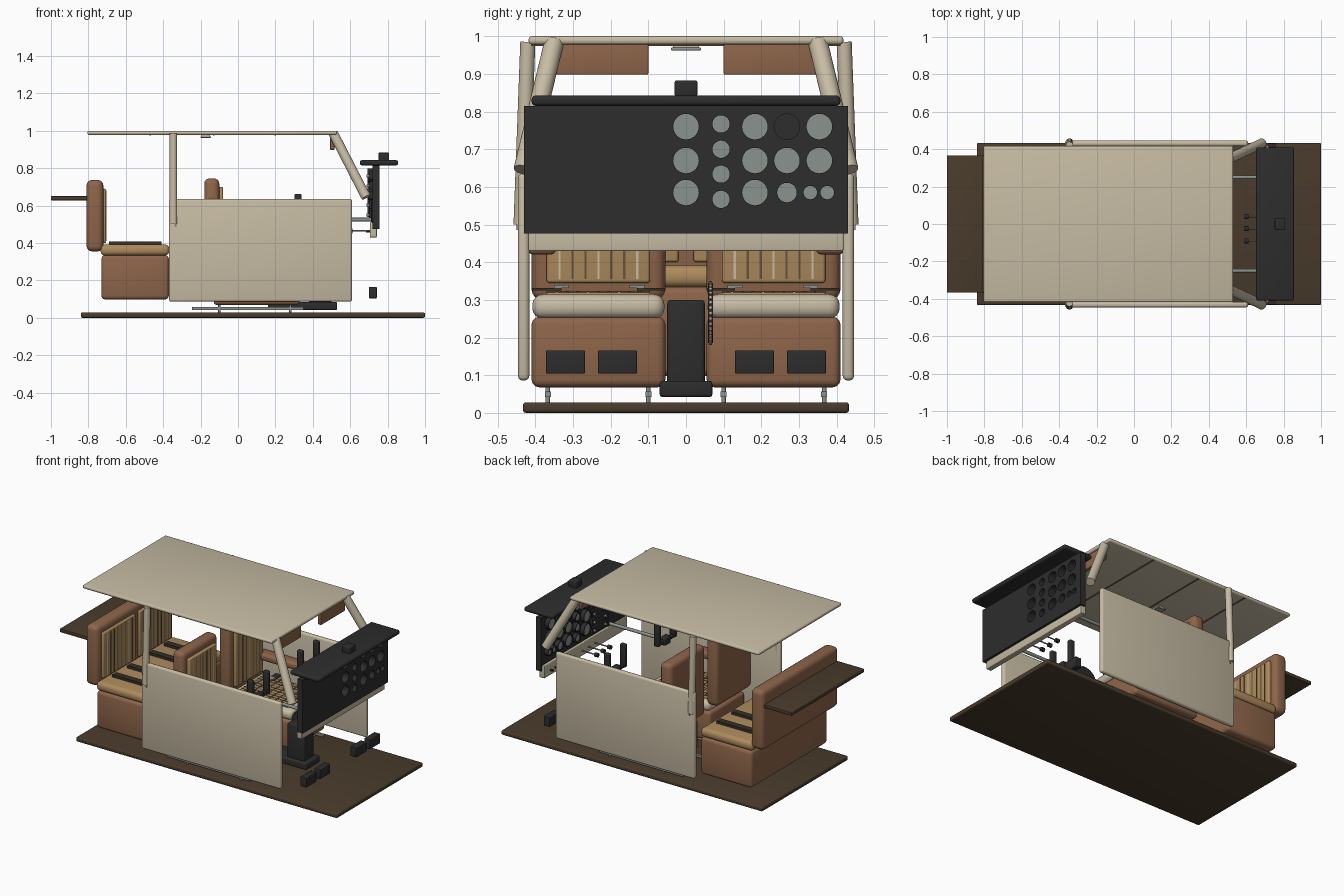
import bpy, bmesh, math
from mathutils import Vector, Matrix

if "Cube" in bpy.data.objects:
    bpy.data.objects.remove(bpy.data.objects["Cube"])


def material(name, r, g, b):
    m = bpy.data.materials.new(name)
    m.use_nodes = True
    m.diffuse_color = (r, g, b, 1)
    m.node_tree.nodes["Principled BSDF"].inputs["Base Color"].default_value = (r, g, b, 1)
    return m


CREAM = material("cream paint", .57, .50, .37)
BROWN = material("brown leather", .27, .13, .068)
TAN = material("tan fabric", .42, .26, .11)
CARPET = material("dark brown carpet", .066, .044, .024)
BLACK = material("black plastic", .026, .026, .027)
GREY = material("grey metal", .26, .29, .27)
STRIPE = material("stripe brown", .13, .085, .045)
BELT = material("belt webbing", .035, .03, .022)


def finish(bm, name, mat):
    bmesh.ops.recalc_face_normals(bm, faces=bm.faces)
    me = bpy.data.meshes.new(name)
    bm.to_mesh(me)
    bm.free()
    me.materials.append(mat)
    me.shade_smooth()
    me.set_sharp_from_angle(angle=math.radians(35))
    ob = bpy.data.objects.new(name, me)
    bpy.context.collection.objects.link(ob)
    return ob


def box(name, mat, x, y, z, bevel=0.0, seg=3):
    """Box from (min, max) ranges, optionally rounded."""
    bm = bmesh.new()
    bmesh.ops.create_cube(bm, size=1)
    for v in bm.verts:
        for i, (lo, hi) in enumerate((x, y, z)):
            v.co[i] = (lo + hi) / 2 + v.co[i] * (hi - lo)
    if bevel:
        bmesh.ops.bevel(bm, geom=bm.edges[:], offset=bevel, segments=seg,
                        profile=.5, affect='EDGES')
    return finish(bm, name, mat)


def add_rod(bm, a, b, r, sides=24):
    a, b = Vector(a), Vector(b)
    rot = (b - a).to_track_quat('Z', 'Y').to_matrix().to_4x4()
    bmesh.ops.create_cone(bm, cap_ends=True, segments=sides, radius1=r, radius2=r,
                          depth=(b - a).length,
                          matrix=Matrix.Translation((a + b) / 2) @ rot)


def rod(name, mat, a, b, r, sides=24):
    bm = bmesh.new()
    add_rod(bm, a, b, r, sides)
    return finish(bm, name, mat)


def ring(name, mat, x, y, z, r, depth, wall):
    """Open tube along x, spun from a rectangular section."""
    bm = bmesh.new()
    pts = [(x, r), (x + depth, r), (x + depth, r + wall), (x, r + wall)]
    vs = [bm.verts.new((px, y, z + pr)) for px, pr in pts]
    es = [bm.edges.new((vs[i], vs[i - 1])) for i in range(4)]
    bmesh.ops.spin(bm, geom=vs + es, cent=(0, y, z), axis=(1, 0, 0),
                   angle=math.tau, steps=28)
    bmesh.ops.remove_doubles(bm, verts=bm.verts, dist=1e-5)
    return finish(bm, name, mat)


def span(s, a, b):
    return tuple(sorted((s * a, s * b)))


def stripes(name, x, y, z, count, face):
    """Thin alternating seams along a seat surface."""
    step = (y[1] - y[0]) / (count + 1)
    for i in range(1, count + 1):
        c = y[0] + i * step
        mat = CREAM if i % 3 == 1 else STRIPE
        w = .003
        if face == 'back':
            box(f"{name}_{i}", mat, (x, x + .004), (c - w, c + w), z)
        else:
            box(f"{name}_{i}", mat, x, (c - w, c + w), (z, z + .004))


# Floor, roof and parcel shelf
box("floor", CARPET, (-.84, 1), (-.433, .433), (0, .028), .008)
box("roof", CREAM, (-.805, .53), (-.418, .418), (.978, 1), .009)
box("parcel_shelf", CARPET, (-1, -.8), (-.367, .367), (.628, .65), .004)
for i, x in enumerate((-.47, -.13, .2)):
    box(f"headliner_seam_{i}", STRIPE, (x - .004, x + .004), (-.41, .41), (.974, .979))
box("dome_light", GREY, (-.2, -.145), (-.04, .04), (.962, .97), .003)
box("dome_light_base", CREAM, (-.195, -.15), (-.035, .035), (.969, .98))

# Side walls, pillars, visors and wall fittings
for s, side in ((1, "left"), (-1, "right")):
    box(f"{side}_side_wall", CREAM, (-.37, .61), span(s, .416, .446), (.086, .636), .012)
    rod(f"{side}_centre_pillar", CREAM, (-.345, s * .42, .985), (-.345, s * .438, .5), .02)
    rod(f"{side}_windscreen_pillar", CREAM, (.51, s * .35, .985), (.685, s * .432, .645), .026)
    box(f"{side}_sun_visor", BROWN, (.492, .515), span(s, .1, .345), (.898, .982), .004)
    box(f"{side}_armrest", BROWN, (-.12, .2), span(s, .345, .42), (.42, .465), .015)
    box(f"{side}_door_handle", GREY, (-.34, -.33), span(s, .44, .45), (.485, .515))

# Front seats
for s, side in ((1, "left"), (-1, "right")):
    n = f"{side}_front_seat"
    y, inner = span(s, .055, .41), span(s, .095, .37)
    box(n + "_base", BROWN, (-.13, .33), y, (.068, .255), .02)
    box(n + "_cushion", CREAM, (-.12, .335), span(s, .057, .408), (.25, .315), .028, 4)
    box(n + "_cushion_panel", TAN, (-.08, .29), inner, (.31, .32), .003)
    stripes(n + "_cushion_seam", (-.08, .29), inner, .318, 9, 'top')
    for i in range(8):
        x = -.05 + i * .044
        box(f"{n}_weave_{i}", STRIPE, (x, x + .005), inner, (.318, .323))
    box(n + "_back", BROWN, (-.18, -.1), y, (.3, .745), .028, 4)
    box(n + "_back_panel", TAN, (-.105, -.08), inner, (.345, .7), .008)
    stripes(n + "_back_seam", -.083, inner, (.355, .69), 7, 'back')
    for i, c in enumerate((.1, .367)):
        box(f"{n}_rail_{i}", GREY, (-.245, .35), span(s, c - .008, c + .008), (.042, .057))
        for x in (-.1, .28):
            rod(f"{n}_rail_foot_{i}", GREY, (x, s * c, .025), (x, s * c, .075), .006, 12)
    # lap belt halves with buckles
    for i, (a, b) in enumerate(((.055, .13), (.33, .41))):
        box(f"{n}_belt_{i}", BELT, (-.02, .02), span(s, a, b), (.325, .332))
        box(f"{n}_buckle_{i}", GREY, (-.022, .022), span(s, (a, b)[1 - i] - .02, (a, b)[1 - i] + .02),
            (.331, .34))

# Rear bench
box("rear_bench_base", BROWN, (-.73, -.37), (-.385, .385), (.098, .335), .02)
box("rear_bench_cushion", TAN, (-.735, -.367), (-.385, .385), (.333, .392), .024, 4)
box("rear_bench_back", BROWN, (-.81, -.72), (-.385, .385), (.355, .737), .03, 4)
for s, side in ((1, "left"), (-1, "right")):
    y = span(s, .02, .345)
    box(f"{side}_rear_back_panel", TAN, (-.73, -.705), y, (.4, .69), .008)
    stripes(f"{side}_rear_back_seam", -.707, y, (.41, .68), 8, 'back')
    for i, c in enumerate((.11, .26)):
        box(f"{side}_rear_belt_{i}", BELT, (-.69, -.41), span(s, c - .02, c + .02), (.39, .408))

# Instrument panel with gauge openings
R, M = .034, .023
gauges = [(y, z, R) for y in (0, .183, .268, .354) for z in (.76, .67, .585)
          if not (y > .2 and z < .6)]
gauges += [(.093, z, M) for z in (.767, .7, .634, .567)]
gauges += [(.268, .585, .026), (.33, .585, .018), (.375, .585, .018)]
panel = box("instrument_panel", BLACK, (.72, .757), (-.43, .43), (.476, .815))
bm = bmesh.new()
for y, z, r in gauges:
    add_rod(bm, (.68, y, z), (.8, y, z), r, 28)
cutter = finish(bm, "gauge_cutter", BLACK)
cutter.hide_render = True
mod = panel.modifiers.new("gauge_holes", 'BOOLEAN')
mod.object = cutter
mod.solver = 'EXACT'
graph = bpy.context.evaluated_depsgraph_get()
cut_mesh = bpy.data.meshes.new_from_object(panel.evaluated_get(graph))
panel.modifiers.clear()
panel.data = cut_mesh
bpy.data.objects.remove(cutter)
for i, (y, z, r) in enumerate(gauges):
    dark = abs(y - .268) < .01 and z > .7
    ring(f"gauge_bezel_{i}", BLACK, .693, y, z, r, .028, .005)
    rod(f"gauge_face_{i}", BLACK if dark else GREY, (.7, y, z), (.712, y, z), r + .002, 28)

# Radio stack and glove box on the cabin side of the panel
for i in range(5):
    z = .53 + i * .052
    box(f"radio_{i}", BLACK, (.7, .722), (-.2, -.06), (z, z + .044), .003)
    for y in (-.185, -.075):
        rod(f"radio_knob_{i}", GREY, (.688, y, z + .02), (.702, y, z + .02), .008, 12)
box("glove_box_door", BLACK, (.712, .722), (-.41, -.23), (.51, .62), .003)

# Lower trim, glareshield and compass
box("lower_panel_trim", CREAM, (.705, .742), (-.418, .418), (.43, .51), .004)
box("glareshield", BLACK, (.652, .856), (-.41, .41), (.815, .843), .011)
box("compass", BLACK, (.752, .808), (-.03, .03), (.84, .883), .005)

# Control yokes
for s, side in ((1, "left"), (-1, "right")):
    y = s * .25
    rod(f"{side}_yoke_shaft", GREY, (.32, y, .525), (.722, y, .525), .01)
    box(f"{side}_yoke_hub", BLACK, (.3, .34), (y - .03, y + .03), (.5, .55), .008)
    box(f"{side}_yoke_bar", BLACK, (.308, .332), (y - .085, y + .085), (.513, .537), .008)
    for t in (-1, 1):
        c = y + t * .08
        box(f"{side}_yoke_horn", BLACK, (.302, .34), (c - .014, c + .014), (.515, .662), .008)

# Engine control knobs
for i, y in enumerate((.04, -.025, -.09)):
    rod(f"engine_control_rod_{i}", GREY, (.6, y, .465), (.72, y, .465), .004, 12)
    rod(f"engine_control_knob_{i}", BLACK, (.59, y, .465), (.612, y, .465), .013, 16)
for i in range(6):
    y = .13 + i * .045
    rod(f"switch_{i}", BLACK, (.685, y, .462), (.71, y, .462), .006, 10)

# Rudder pedals
for s, side in ((1, "left"), (-1, "right")):
    for i, (a, b) in enumerate(((.13, .234), (.268, .372))):
        box(f"{side}_pedal_{i}", BLACK, (.7, .742), span(s, a, b), (.104, .166), .004)

# Centre pedestal and trim wheel
box("pedestal_base", BLACK, (.16, .53), (-.07, .07), (.042, .085), .008)
box("pedestal", BLACK, (.38, .5), (-.05, .05), (.05, .3), .01)
rod("trim_wheel", BLACK, (.42, .058, .265), (.42, .072, .265), .08, 36)
for i in range(36):
    a = math.tau * i / 36
    d = Vector((math.cos(a), 0, math.sin(a)))
    c = Vector((.42, .065, .265))
    rod(f"trim_wheel_rib_{i}", CREAM, c + d * .07, c + d * .085, .0045, 8)
